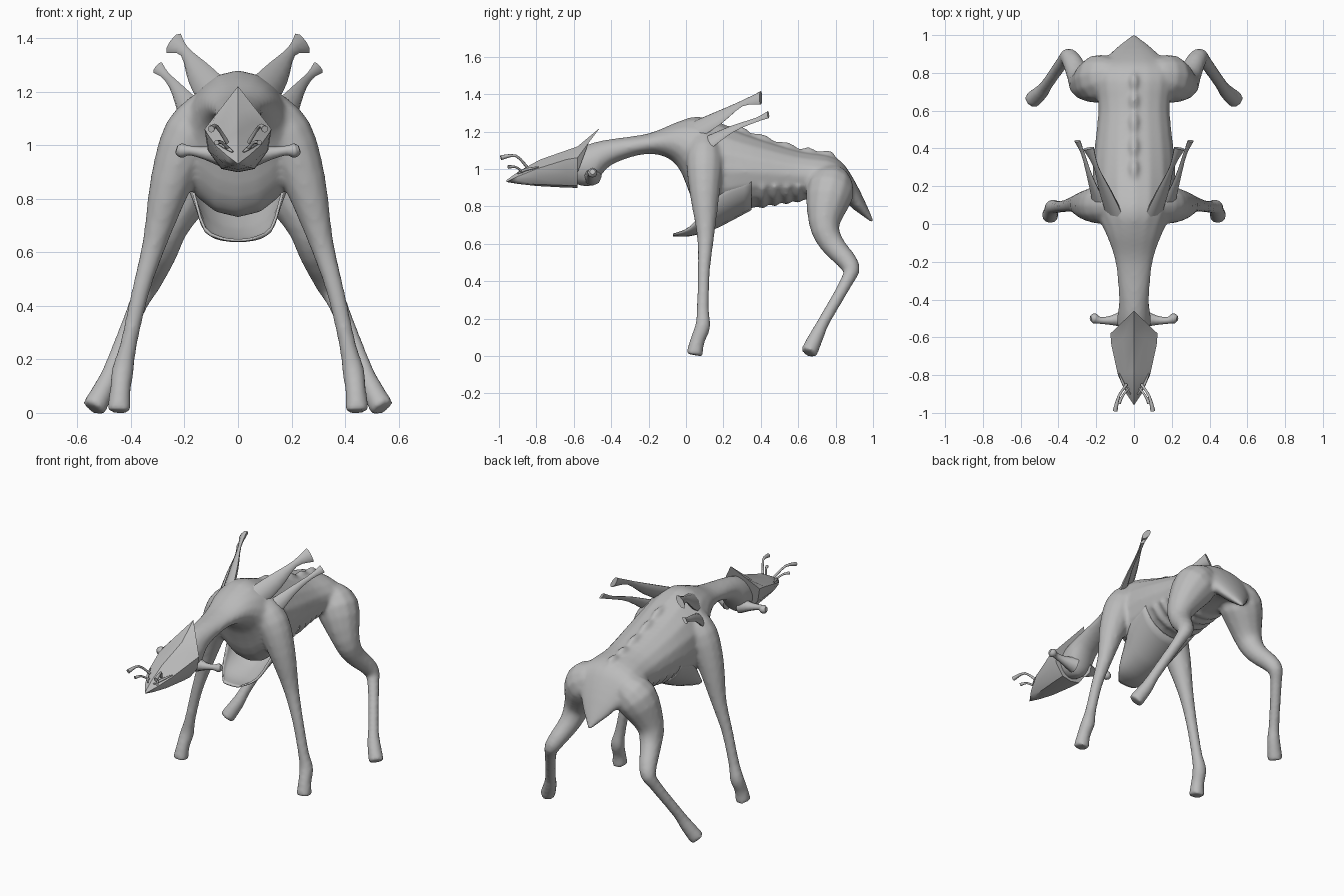
import bpy, bmesh
from math import sin, cos, pi, radians
from mathutils import Vector

default_cube = bpy.data.objects.get("Cube")
if default_cube:
    bpy.data.objects.remove(default_cube, do_unlink=True)

grey = bpy.data.materials.new("plain grey")
grey.use_nodes = True
grey.diffuse_color = (.5, .5, .5, 1)
grey.node_tree.nodes["Principled BSDF"].inputs["Base Color"].default_value = grey.diffuse_color


def flowing(keys, steps=3):
    """Pass a smooth curve through key stations of any number of values."""
    keys = [Vector(key) for key in keys]
    result = []
    for i, (start, end) in enumerate(zip(keys, keys[1:])):
        leave = (end - keys[max(i - 1, 0)]) / 2
        arrive = (keys[min(i + 2, len(keys) - 1)] - start) / 2
        for step in range(steps):
            t = step / steps
            blend = t * t * (3 - 2 * t)
            result.append(start.lerp(end, blend)
                          + leave * t * (1 - t) ** 2 - arrive * t * t * (1 - t))
    return result + [keys[-1]]


def turn(count, span=2 * pi):
    """Evenly spaced angles."""
    return [span * k / count for k in range(count)]


def loft(name, rings, closed=True, mirror=False, sharp=50):
    """Skin a sequence of point rings, capping the ends when closed."""
    bm = bmesh.new()
    loops = [[bm.verts.new(point) for point in ring] for ring in rings]
    count = len(loops[0])
    for near, far in zip(loops, loops[1:]):
        for i in range(count if closed else count - 1):
            j = (i + 1) % count
            bm.faces.new((near[i], near[j], far[j], far[i]))
    if closed:
        bm.faces.new(loops[0])
        bm.faces.new(loops[-1])
    bmesh.ops.remove_doubles(bm, verts=bm.verts, dist=.0005)
    bmesh.ops.recalc_face_normals(bm, faces=bm.faces)
    mesh = bpy.data.meshes.new(name)
    bm.to_mesh(mesh)
    bm.free()
    mesh.materials.append(grey)
    part = bpy.data.objects.new(name, mesh)
    bpy.context.collection.objects.link(part)
    bpy.ops.object.select_all(action='DESELECT')
    bpy.context.view_layer.objects.active = part
    part.select_set(True)
    bpy.ops.object.shade_smooth_by_angle(angle=radians(sharp))
    if mirror:
        part.modifiers.new("Mirror", 'MIRROR')
    return part


def limb(name, stations, sides=8, wide=(1, 0, 0), flat=1, mirror=True):
    """Tube through (x, y, z, radius), optionally flattened across its wide axis."""
    stations = flowing(stations)
    points = [station.to_3d() for station in stations]
    rings = []
    for i, station in enumerate(stations):
        along = points[min(i + 1, len(points) - 1)] - points[max(i - 1, 0)]
        along.normalize()
        across = Vector(wide)
        across = (across - along * across.dot(along)).normalized()
        depth = along.cross(across) * flat
        rings.append([points[i] + (across * cos(a) + depth * sin(a)) * station.w
                      for a in turn(sides)])
    return loft(name, rings, mirror=mirror)


# Neck, trunk, rump and tail: (y, top, bottom, half width)
trunk = flowing([(-.6, 1.1, .92, .08), (-.5, 1.14, .91, .09), (-.4, 1.16, 1.02, .08),
                 (-.2, 1.19, 1.08, .1), (-.05, 1.25, 1.02, .15), (.05, 1.28, .8, .2),
                 (.15, 1.26, .73, .22), (.35, 1.18, .79, .215), (.6, 1.1, .83, .19),
                 (.8, 1.06, .85, .2), (.9, .94, .78, .13), (1.01, .71, .7, 0)], steps=4)
trunk_rings = [[Vector((w * cos(a), y, (top + low) / 2 + (top - low) / 2 * sin(a)))
                for a in turn(16)] for y, top, low, w in trunk]
flesh = [loft("body", trunk_rings)]

# Backbone knobs sit on the crest, ribs hug the lower flank
back = [ring for ring in trunk_rings if .2 < ring[0].y < .85]
for before, ring, after in zip(back[::2], back[1::2], back[2::2]):
    crest = [(*r[4], size) for r, size in ((before, .01), (ring, .028), (after, .01))]
    flesh.append(limb("backbone_knob", crest, mirror=False))
for ring in trunk_rings:
    if .37 < ring[0].y < .62:
        flesh.append(limb("rib", [(*point, .016) for point in ring[12:]], sides=6,
                          wide=(0, 1, 0), mirror=False))

# Front leg: shoulder, elbow, shin, hoof
flesh.append(limb("front_leg", [
    (.1, .1, 1.14, .08), (.18, .1, 1.04, .1), (.25, .1, .86, .08), (.31, .105, .64, .047),
    (.365, .095, .45, .034), (.41, .09, .25, .033), (.43, .09, .16, .042),
    (.44, .06, .08, .04), (.445, .045, .005, .047)], sides=12, mirror=False))

# Hind leg: hip, thigh, backward-bent hock, shin, hoof
flesh.append(limb("hind_leg", [
    (.1, .79, .95, .09), (.18, .77, .88, .13), (.26, .74, .71, .085), (.29, .78, .6, .065),
    (.34, .88, .48, .05), (.375, .86, .4, .036), (.46, .74, .19, .033),
    (.49, .7, .11, .04), (.54, .655, .015, .047)], sides=12, mirror=False))

# Blend trunk and limbs into one mirrored skin
bpy.ops.object.select_all(action='DESELECT')
for part in flesh:
    part.select_set(True)
body = flesh[0]
bpy.context.view_layer.objects.active = body
bpy.ops.object.join()
symmetry = body.modifiers.new("Mirror", 'MIRROR')
symmetry.use_bisect_axis[0] = True
symmetry.use_bisect_flip_axis[0] = False
fuse = body.modifiers.new("Fuse", 'REMESH')
fuse.mode = 'VOXEL'
fuse.voxel_size = .012
fuse.use_smooth_shade = True
soften = body.modifiers.new("Soften", 'SMOOTH')
soften.iterations = 8

# Breast plate: a thin scoop open to the top (y, rim, bottom, half width)
scoop = flowing([(-.07, .65, .64, .06), (.02, .69, .64, .13), (.13, .82, .67, .17),
                 (.2, .92, .7, .2), (.35, .97, .78, .21)])
plate = loft("breast_plate", [[(w * cos(a), y, rim - (rim - low) * sin(a))
                               for a in turn(10, pi) + [pi]]
                              for y, rim, low, w in scoop], closed=False)
plate.modifiers.new("Thickness", 'SOLIDIFY').thickness = .01

# Pointed head shell with a swept-back crest: (y, top, cheek height, half width, sweep)
shell = [(-.96, .94, .93, 0, 0), (-.9, .99, .96, .04, .01), (-.8, 1.05, 1, .085, .02),
         (-.64, 1.12, 1.05, .12, .06), (-.58, 1.22, 1.06, .125, .12)]
head_rings = []
for y, top, cheek, w, sweep in shell:
    jaw = .93 - w / 4
    side = [(w / 2, y + sweep / 2, (cheek + top) / 2), (w, y, cheek),
            (w * .9, y, (cheek + jaw) / 2), (w / 2, y, jaw + w / 10)]
    other = [(-x, depth, z) for x, depth, z in reversed(side)]
    head_rings.append([(0, y + sweep, top), *side, (0, y, jaw), *other])
loft("head_shell", head_rings, sharp=35)

# Slanted brows, and feelers on the snout
limb("brow", [(.02, -.9, .975, .004), (.05, -.86, .995, .008), (.08, -.79, 1.01, .004)])
limb("upper_feeler", [(.04, -.85, 1.01, .008), (.08, -.91, 1.07, .007),
                      (.1, -.99, 1.06, .013)])
limb("lower_feeler", [(.03, -.87, .98, .007), (.06, -.91, 1.01, .006),
                      (.08, -.95, 1.01, .01)])

# Cheek horns
limb("cheek_horn", [(.04, -.5, .96, .05), (.12, -.51, .97, .025), (.18, -.51, .98, .018),
                    (.21, -.5, .98, .027), (.23, -.5, .985, .015)], wide=(0, 0, 1))

# Two pairs of flared back horns, flattened and tilted outwards
tilt = (.6, 0, -.8)
limb("upper_back_horn", [(.09, .02, 1.19, .07), (.15, .17, 1.27, .05),
                         (.2, .3, 1.35, .02), (.24, .4, 1.38, .045)], wide=tilt, flat=.4)
limb("lower_back_horn", [(.17, .07, 1.11, .06), (.23, .24, 1.21, .025),
                         (.27, .37, 1.26, .015), (.3, .44, 1.29, .025)], wide=tilt, flat=.4)
